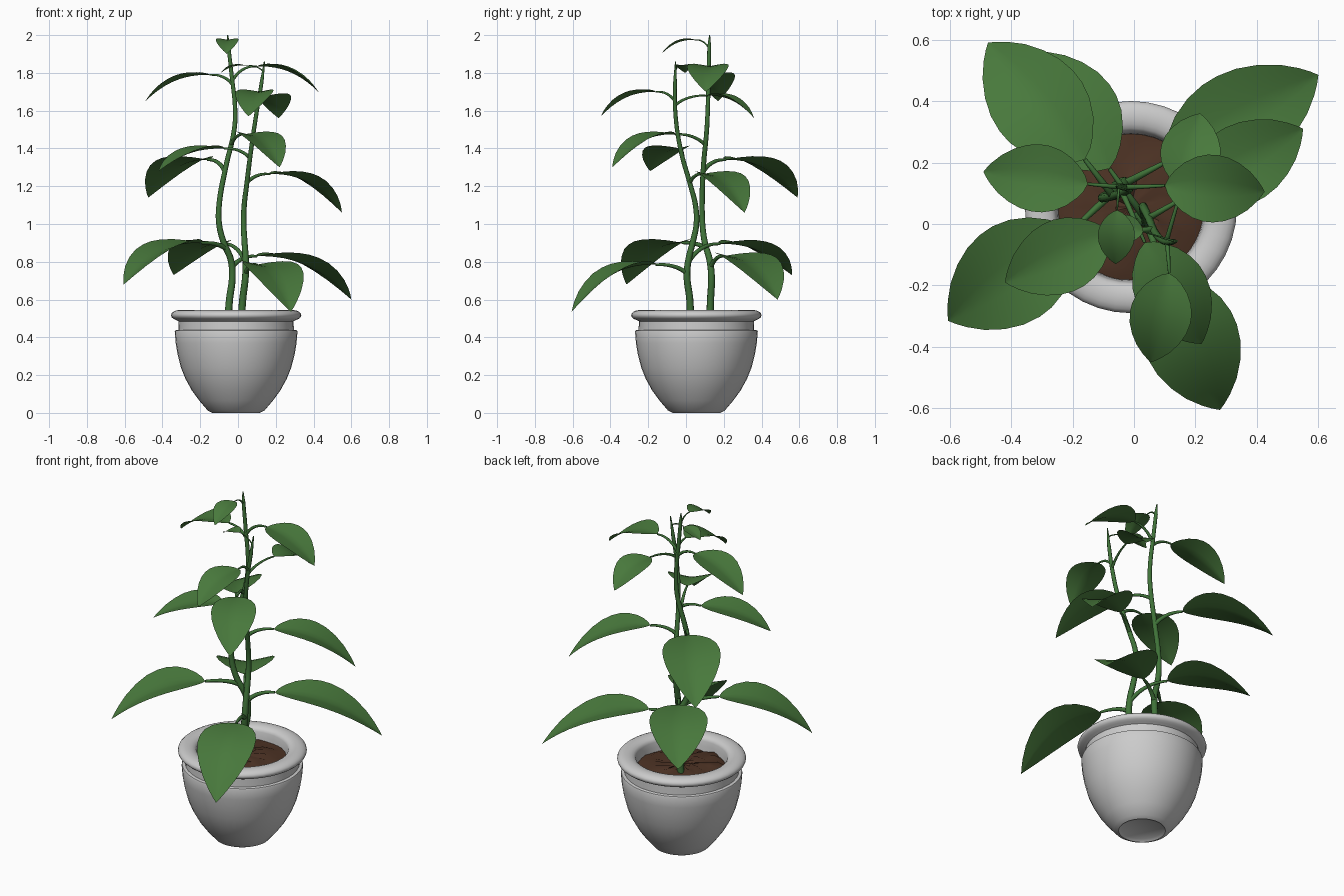
import bpy, bmesh, math, random
from mathutils import Vector

if "Cube" in bpy.data.objects:
    bpy.data.objects.remove(bpy.data.objects["Cube"])

random.seed(4)
CX, CY = -0.01, 0.055  # pot axis


def material(name, rgb):
    m = bpy.data.materials.new(name)
    m.diffuse_color = (*rgb, 1)
    m.use_nodes = True
    m.node_tree.nodes["Principled BSDF"].inputs["Base Color"].default_value = m.diffuse_color
    return m


GREEN = material("leaf_green", (0.065, 0.19, 0.045))
STEM = material("stem_green", (0.05, 0.17, 0.04))
BROWN = material("soil_brown", (0.075, 0.033, 0.018))


def add_mesh(name, bm, mat=None, angle=40):
    bmesh.ops.remove_doubles(bm, verts=bm.verts, dist=1e-5)
    me = bpy.data.meshes.new(name)
    bm.to_mesh(me)
    bm.free()
    ob = bpy.data.objects.new(name, me)
    bpy.context.collection.objects.link(ob)
    if mat:
        me.materials.append(mat)
    bpy.ops.object.select_all(action='DESELECT')
    ob.select_set(True)
    bpy.context.view_layer.objects.active = ob
    bpy.ops.object.shade_smooth_by_angle(angle=math.radians(angle))
    return ob


def grid_faces(bm, rows, closed=False):
    for a, b in zip(rows, rows[1:]):
        n = len(a)
        for i in range(n if closed else n - 1):
            j = (i + 1) % n
            bm.faces.new((a[i], a[j], b[j], b[i]))


def lathe(name, profile, sides=40, mat=None, bump=0.0):
    bm = bmesh.new()
    rows = []
    for r, z in profile:
        rows.append([bm.verts.new((CX + r * math.cos(2 * math.pi * i / sides),
                                   CY + r * math.sin(2 * math.pi * i / sides),
                                   z + (random.uniform(-bump, bump) if r > 0.01 else 0)))
                     for i in range(sides)])
    grid_faces(bm, rows, True)
    return add_mesh(name, bm, mat)


def tube(name, pts, radii):
    cu = bpy.data.curves.new(name, 'CURVE')
    cu.dimensions = '3D'
    cu.bevel_depth = 1.0
    cu.bevel_resolution = 3
    cu.resolution_u = 6
    cu.use_fill_caps = True
    sp = cu.splines.new('BEZIER')
    sp.bezier_points.add(len(pts) - 1)
    for bp, p, r in zip(sp.bezier_points, pts, radii):
        bp.co, bp.radius = p, r
        bp.handle_left_type = bp.handle_right_type = 'AUTO'
    cu.materials.append(STEM)
    bpy.context.collection.objects.link(bpy.data.objects.new(name, cu))


def lerp_table(table, x):
    for (x0, y0), (x1, y1) in zip(table, table[1:]):
        if x <= x1:
            return y0 + (y1 - y0) * (x - x0) / (x1 - x0)
    return table[-1][1]


# Pot: rounded bowl, recessed neck, thick rolled rim, inner wall
rim = [(0.295 + 0.05 * math.cos(a), 0.517 + 0.028 * math.sin(a))
       for a in [math.radians(d) for d in range(-60, 181, 20)]]
lathe("pot", [(0, 0.012), (0.11, 0.012), (0.125, 0.0), (0.15, 0.012), (0.195, 0.065),
              (0.235, 0.12), (0.268, 0.18), (0.292, 0.24), (0.31, 0.31), (0.32, 0.37),
              (0.325, 0.43), (0.322, 0.437), (0.306, 0.44), (0.304, 0.485)] + rim
      + [(0.24, 0.49), (0.235, 0.44)])

# Soil: lumpy disc
lathe("soil", [(0.24, 0.465), (0.2, 0.475), (0.15, 0.48), (0.1, 0.485), (0.05, 0.485),
               (0, 0.485)], 28, BROWN, 0.012)

# Stems
stem_a = [(-0.055, 0.125, 0.46), (-0.045, 0.13, 0.6), (-0.03, 0.135, 0.72), (-0.038, 0.125, 0.81),
          (-0.075, 0.1, 0.9), (-0.1, 0.087, 1.0), (-0.1, 0.085, 1.1), (-0.065, 0.092, 1.3),
          (-0.02, 0.11, 1.5), (-0.015, 0.115, 1.6), (-0.035, 0.12, 1.8), (-0.05, 0.123, 1.94),
          (-0.055, 0.125, 2.0)]
stem_b = [(0.015, 0.025, 0.46), (0.025, 0.02, 0.6), (0.04, 0.005, 0.73), (0.04, 0.015, 0.82),
          (0.035, 0.035, 0.9), (0.03, 0.055, 1.0), (0.033, 0.05, 1.1), (0.045, 0.025, 1.2),
          (0.07, -0.03, 1.4), (0.1, -0.057, 1.6), (0.125, -0.058, 1.75), (0.14, -0.055, 1.86)]
for name, path in (("stem_left", stem_a), ("stem_right", stem_b)):
    n = len(path) - 1
    tube(name, path, [0.003 if i == n else 0.02 - 0.011 * i / n for i in range(n + 1)])


def stem_point(path, z):
    for p, q in zip(path, path[1:]):
        if z <= q[2]:
            return Vector(p).lerp(Vector(q), (z - p[2]) / (q[2] - p[2]))
    return Vector(path[-1])


OUTLINE = [(0, 0), (0.03, 0.24), (0.08, 0.46), (0.16, 0.71), (0.26, 0.9), (0.36, 0.99), (0.45, 1),
           (0.56, 0.94), (0.68, 0.79), (0.8, 0.57), (0.9, 0.32), (0.96, 0.14), (1, 0)]


def leaf(name, path, z, base, tip, width):
    """Arching petiole from the stem plus a drooping, slightly folded blade."""
    start, base, tip = stem_point(path, z), Vector(base), Vector(tip)
    ctrl = start.lerp(base, 0.4)
    ctrl.z = base.z + 0.005
    pts = [start * (1 - t) ** 2 + ctrl * 2 * t * (1 - t) + base * t * t
           for t in (0, 0.25, 0.5, 0.75, 1)]
    tube(name + "_stalk", pts, [width * k for k in (0.042, 0.037, 0.033, 0.028, 0.022)])
    flat = Vector((tip.x - base.x, tip.y - base.y, 0))
    length, drop = flat.length, base.z - tip.z
    side = Vector((0, 0, 1)).cross(flat.normalized())
    bm = bmesh.new()
    rows = []
    for s, f in OUTLINE:
        t = s * (1.12 - 0.12 * s)
        mid = base + flat * t - Vector((0, 0, drop * t ** 2.4))
        tangent = flat / length - Vector((0, 0, drop / length * 2.4 * t ** 1.4))
        normal = tangent.normalized().cross(side)
        row = []
        for k in range(-4, 5):
            u = k / 4
            row.append(bm.verts.new(mid + side * (u * f * width / 2)
                                    + normal * (0.1 * width * f * abs(u) ** 1.2)))
        rows.append(row)
    grid_faces(bm, rows)
    for fc in list(bm.faces):
        fc.normal_flip()
    bmesh.ops.recalc_face_normals(bm, faces=bm.faces)
    if sum(fc.normal.z for fc in bm.faces) < 0:
        bmesh.ops.reverse_faces(bm, faces=bm.faces)
    add_mesh(name, bm, GREEN, 60)


# Leaves: stem, attach height, blade base, blade tip, width
leaves = [
    (stem_a, 0.77, (0.10, 0.20, 0.83), (0.60, 0.485, 0.60), 0.32),
    (stem_a, 0.87, (-0.20, -0.02, 0.90), (-0.605, -0.315, 0.68), 0.33),
    (stem_a, 1.28, (-0.16, 0.21, 1.34), (-0.475, 0.59, 1.14), 0.31),
    (stem_a, 1.42, (0.035, -0.06, 1.475), (0.22, -0.39, 1.30), 0.24),
    (stem_a, 1.74, (-0.15, 0.13, 1.79), (-0.49, 0.17, 1.65), 0.22),
    (stem_a, 1.76, (0.10, 0.125, 1.835), (0.425, 0.105, 1.70), 0.22),
    (stem_a, 1.93, (-0.055, 0.045, 1.975), (-0.06, -0.13, 1.90), 0.12),
    (stem_b, 0.74, (0.10, -0.16, 0.785), (0.28, -0.605, 0.535), 0.31),
    (stem_b, 0.80, (-0.08, 0.18, 0.895), (-0.34, 0.56, 0.73), 0.31),
    (stem_b, 1.22, (0.17, 0.09, 1.265), (0.55, 0.31, 1.06), 0.26),
    (stem_b, 1.35, (-0.075, -0.03, 1.40), (-0.42, -0.19, 1.28), 0.24),
    (stem_b, 1.63, (0.155, 0.115, 1.68), (0.215, 0.36, 1.56), 0.195),
    (stem_b, 1.65, (0.115, -0.16, 1.70), (0.055, -0.45, 1.57), 0.20),
    (stem_b, 1.81, (0.03, -0.025, 1.84), (-0.09, -0.005, 1.80), 0.09),
]
for i, (path, z, base, tip, width) in enumerate(leaves, 1):
    leaf(f"leaf_{i:02d}", path, z, base, tip, width)
